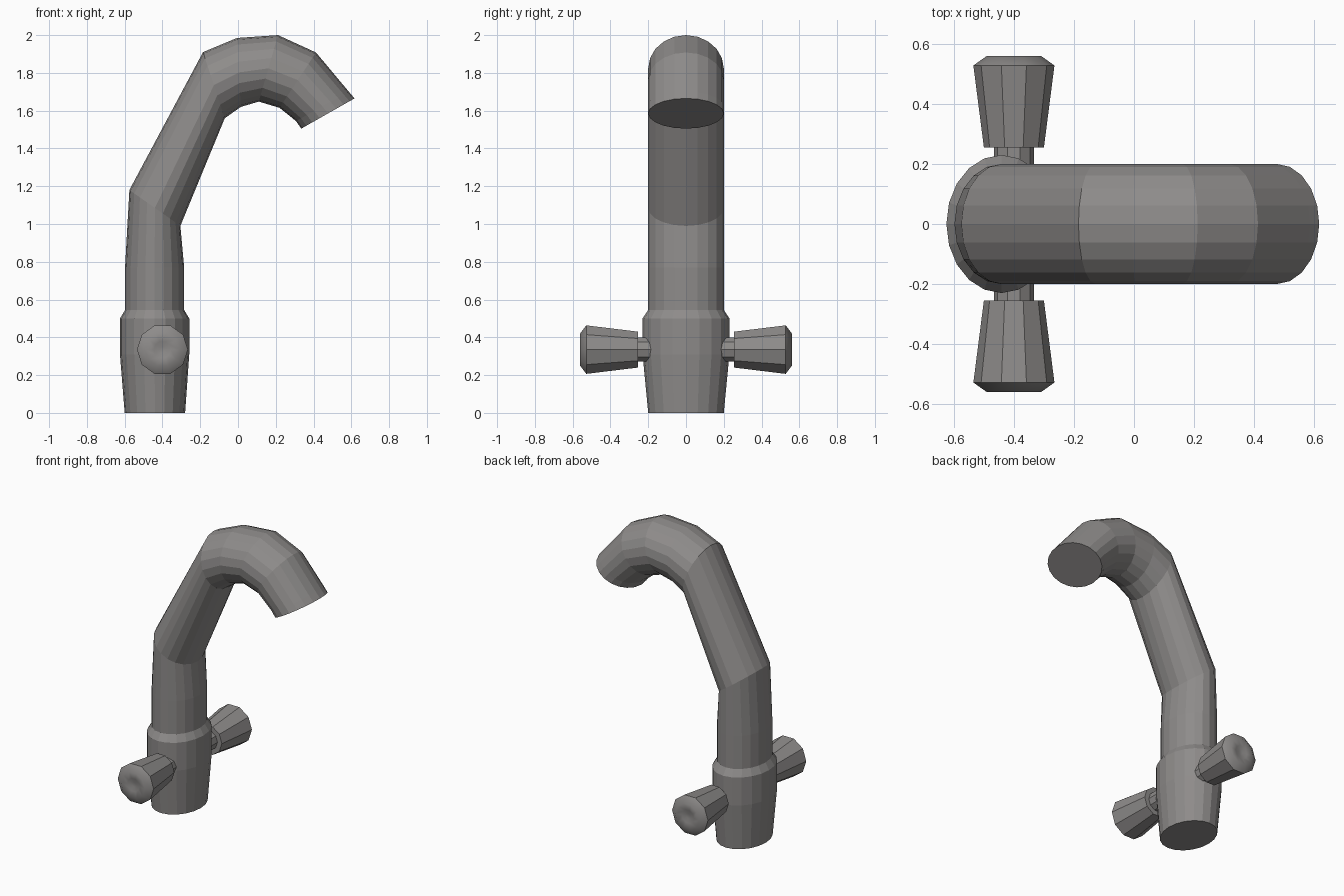
import bpy, bmesh, math
from mathutils import Vector

old = bpy.data.objects.get("Cube")
if old:
    bpy.data.objects.remove(old)

metal = bpy.data.materials.new("grey metal")
metal.use_nodes = True
GREY = (0.27, 0.26, 0.255, 1)
metal.diffuse_color = GREY
metal.node_tree.nodes["Principled BSDF"].inputs["Base Color"].default_value = GREY


def loft(name, rings, sides):
    """Skin elliptical rings given as (centre, axis_a, axis_b) and cap both ends."""
    bm = bmesh.new()
    loops = []
    for c, a, b in rings:
        angles = [2 * math.pi * i / sides for i in range(sides)]
        loops.append([bm.verts.new(c + a * math.cos(t) + b * math.sin(t)) for t in angles])
    for lo, hi in zip(loops, loops[1:]):
        for i in range(sides):
            j = (i + 1) % sides
            bm.faces.new((lo[i], lo[j], hi[j], hi[i]))
    bm.faces.new(loops[0][::-1])
    bm.faces.new(loops[-1])
    bmesh.ops.recalc_face_normals(bm, faces=bm.faces)
    mesh = bpy.data.meshes.new(name)
    bm.to_mesh(mesh)
    bm.free()
    mesh.materials.append(metal)
    obj = bpy.data.objects.new(name, mesh)
    bpy.context.collection.objects.link(obj)
    return obj


# Body and spout: outer (x, z), inner (x, z) and half depth of each ring
sections = [
    ((-0.60, 0.00), (-0.28, 0.00), 0.20),
    ((-0.625, 0.31), (-0.258, 0.31), 0.23),
    ((-0.625, 0.50), (-0.258, 0.50), 0.23),
    ((-0.598, 0.545), (-0.285, 0.545), 0.20),
    ((-0.598, 0.77), (-0.285, 0.77), 0.20),
    ((-0.575, 1.18), (-0.305, 0.99), 0.20),
    ((-0.185, 1.91), (-0.07, 1.56), 0.20),
    ((-0.005, 1.985), (0.015, 1.62), 0.20),
    ((0.212, 2.00), (0.11, 1.648), 0.20),
    ((0.413, 1.908), (0.22, 1.615), 0.20),
    ((0.587, 1.70), (0.307, 1.545), 0.20),
    ((0.617, 1.665), (0.335, 1.505), 0.20),
]
rings = []
for (ox, oz), (ix, iz), depth in sections:
    outer, inner = Vector((ox, 0, oz)), Vector((ix, 0, iz))
    rings.append(((outer + inner) / 2, (inner - outer) / 2, Vector((0, depth, 0))))
loft("body_and_spout", rings, 20)


# Handles: (distance along y, radius) profiles turned about the tap axis
def turned(name, profile, side):
    return loft(name, [(Vector((-0.40, side * y, 0.335)), Vector((r, 0, 0)),
                        Vector((0, 0, r))) for y, r in profile], 10)


stem = [(0.15, 0.067), (0.27, 0.067)]
knob = [(0.255, 0.07), (0.255, 0.10), (0.528, 0.135), (0.56, 0.09),
        (0.552, 0.045), (0.545, 0.015)]
for label, side in (("front", -1), ("back", 1)):
    turned(label + "_stem", stem, side)
    handle = turned(label + "_knob", knob, side)
    # Soft dimpled cap, crisp facets on the sides
    for face in handle.data.polygons:
        face.use_smooth = abs(face.center.y) > 0.535
